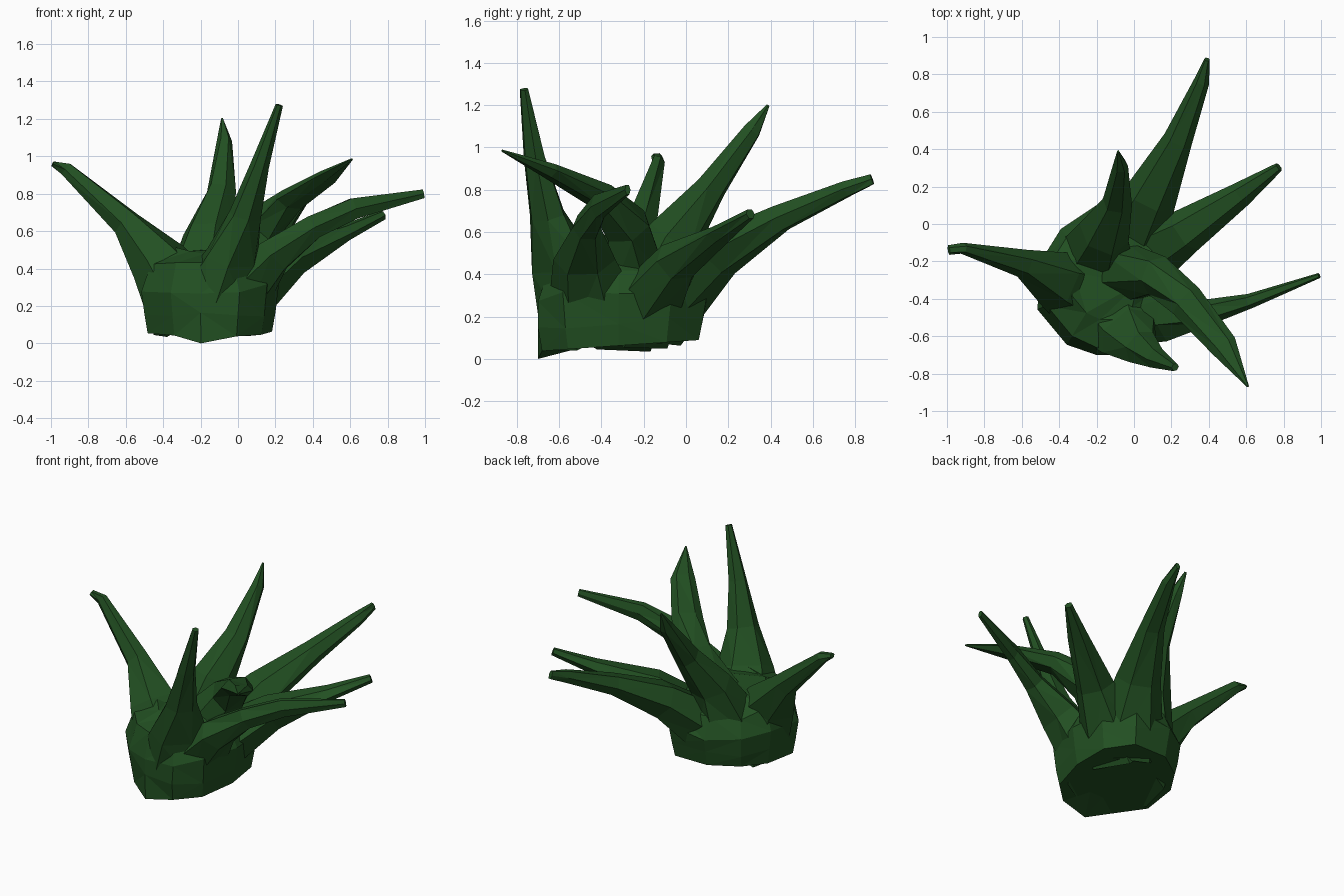
import bpy, bmesh, math, random
from mathutils import Vector

random.seed(4)
if "Cube" in bpy.data.objects:
    bpy.data.objects.remove(bpy.data.objects["Cube"])

green = bpy.data.materials.new("dark leaf green")
green.use_nodes = True
COLOUR = (0.016, 0.080, 0.016, 1)
green.diffuse_color = COLOUR
bsdf = green.node_tree.nodes["Principled BSDF"]
bsdf.inputs["Base Color"].default_value = COLOUR
bsdf.inputs["Roughness"].default_value = 0.9


def loft(name, rings):
    """Flat-shaded closed skin over rings of points."""
    bm = bmesh.new()
    loops = [[bm.verts.new(p) for p in ring] for ring in rings]
    n = len(rings[0])
    for a, b in zip(loops, loops[1:]):
        for i in range(n):
            j = (i + 1) % n
            bm.faces.new((a[i], a[j], b[j], b[i]))
    bm.faces.new(loops[0][::-1])
    bm.faces.new(loops[-1])
    bmesh.ops.triangulate(bm, faces=bm.faces[:])
    bmesh.ops.recalc_face_normals(bm, faces=bm.faces[:])
    mesh = bpy.data.meshes.new(name)
    bm.to_mesh(mesh)
    bm.free()
    mesh.materials.append(green)
    obj = bpy.data.objects.new(name, mesh)
    bpy.context.collection.objects.link(obj)


def leaf(name, path, sides=6):
    """Tapered faceted blade; path rows are x, y, z, half width, half depth."""
    pts = [Vector(p[:3]) for p in path]
    rings = []
    for k, (x, y, z, w, d) in enumerate(path):
        t = (pts[min(k + 1, len(pts) - 1)] - pts[max(k - 1, 0)]).normalized()
        side = t.cross(Vector((0, 0, 1))).normalized()
        up = side.cross(t)
        ring = []
        for i in range(sides):
            a = math.tau * i / sides
            r = random.uniform(0.95, 1.12)
            ring.append(pts[k] + side * (w * r * math.cos(a)) + up * (d * r * math.sin(a)))
        rings.append(ring)
    loft(name, rings)


# Root clump: one outline, scaled at several heights, with a low front point
OUTLINE = [(-.50, -.45), (-.35, -.63), (-.20, -.70), (0, -.70), (.14, -.57), (.20, -.32),
           (.18, -.08), (.05, .08), (-.20, .08), (-.38, -.04), (-.48, -.2)]
CENTRE = Vector((-.16, -.32))
clump = []
for scale, height in ((.5, .05), (.95, .05), (1, .17), (1.05, .29), (.9, .41), (.5, .49)):
    ring = []
    for p in OUTLINE:
        q = CENTRE + (Vector(p) - CENTRE) * scale
        lift = .07 * (q.y + .5) if height < .1 else random.uniform(-.03, .03)
        if q.y < -.67 and q.x < -.1 and height < .1:
            lift = -height
            q.y = -.7
        ring.append((q.x, max(q.y, -.7), height + lift))
    clump.append(ring)
loft("root_clump", clump)

# Seven blades, each swelling into the clump at its root
leaf("leaf_right", [(-.25, -.36, .15, .26, .24), (-.42, -.3, .44, .16, .145),
                    (-.60, -.21, .645, .075, .08), (-.92, -.13, .93, .03, .04),
                    (-.99, -.14, .96, .025, .015)])
leaf("leaf_front", [(-.13, -.43, .15, .29, .23), (-.04, -.59, .46, .17, .12),
                    (.04, -.655, .68, .1, .075), (.12, -.715, .95, .06, .045),
                    (.22, -.765, 1.275, .022, .018)])
leaf("leaf_back_upright", [(-.2, -.18, .28, .22, .22), (-.15, -.05, .58, .135, .13),
                           (-.09, .12, .81, .075, .075), (-.07, .31, 1.08, .04, .045),
                           (-.085, .388, 1.2, .006, .008)])
leaf("leaf_back", [(-.08, -.18, .2, .23, .18), (.09, .15, .49, .13, .115),
                   (.24, .45, .665, .075, .065), (.36, .76, .805, .04, .04),
                   (.39, .88, .85, .015, .025)])
leaf("leaf_front_left", [(-.08, -.25, .38, .17, .17), (.12, -.28, .63, .11, .11),
                         (.28, -.41, .77, .1, .06), (.48, -.65, .89, .07, .035),
                         (.61, -.87, .985, .005, .005)])
leaf("leaf_back_left", [(-.06, -.24, .18, .22, .17), (.28, -.04, .46, .12, .1),
                        (.57, .16, .59, .065, .045), (.775, .305, .685, .025, .025)])
leaf("leaf_left", [(-.06, -.42, .19, .22, .19), (.19, -.48, .47, .135, .105),
                   (.4, -.47, .62, .07, .07), (.62, -.41, .72, .04, .06),
                   (.99, -.275, .8, .014, .025)])
